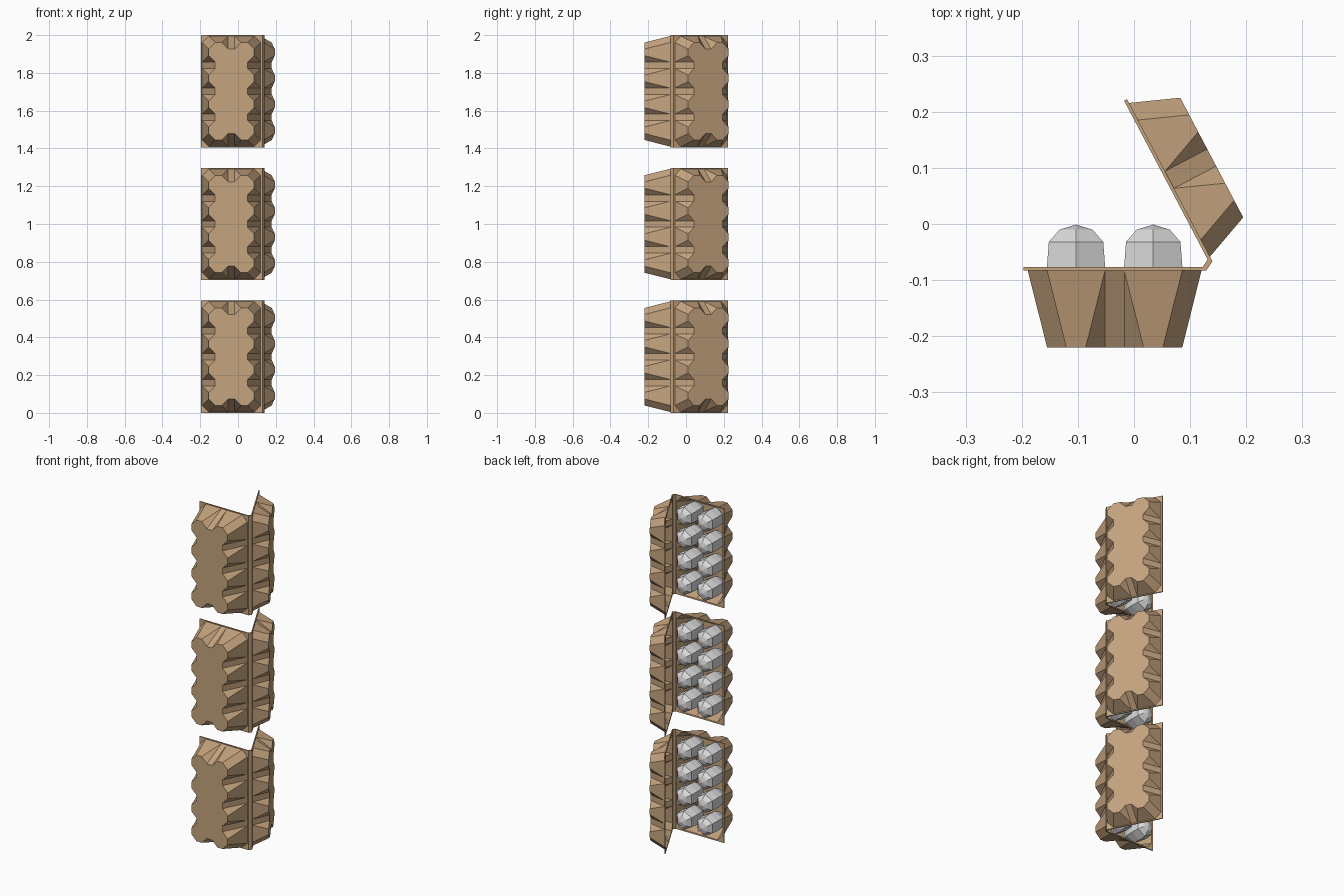
import bpy, bmesh, math
from mathutils import Vector

if "Cube" in bpy.data.objects:
    bpy.data.objects.remove(bpy.data.objects["Cube"])


def material(name, rgb):
    m = bpy.data.materials.new(name)
    m.use_nodes = True
    m.diffuse_color = (*rgb, 1)
    m.node_tree.nodes["Principled BSDF"].inputs["Base Color"].default_value = (*rgb, 1)
    return m


CARD = material("tan cardboard", (0.56, 0.37, 0.21))
SHELL = material("pale eggshell", (0.70, 0.70, 0.70))

G = 0.0344                    # one step of the scalloped outline
HALF_W, HALF_L = 3.5 * G, 7.5 * G
RIM_W, RIM_L = 0.1625, 0.2975
THICK = 0.006


def finish(bm, name, mat):
    mesh = bpy.data.meshes.new(name)
    bm.to_mesh(mesh)
    bm.free()
    mesh.materials.append(mat)
    obj = bpy.data.objects.new(name, mesh)
    bpy.context.collection.objects.link(obj)
    return obj


def scalloped_loops():
    """Matching point lists for the notched floor and the chamfered rim opening."""
    floor, rim = [], []
    for side in range(4):
        cups = 2 if side % 2 == 0 else 4
        a, b = (HALF_W, HALF_L) if cups == 2 else (HALF_L, HALF_W)

        def turn(s, t):
            return [(s, t), (t, -s), (-s, -t), (-t, s)][side]

        for i in range(cups):
            s = -a + G + 4 * G * i
            floor += [turn(s, b), turn(s + G, b)]
            rim += [turn(s - G, b + G), turn(s + 2 * G, b + G)]
            if i < cups - 1:
                floor += [turn(s + 2 * G, b - G), turn(s + 3 * G, b - G)]
                rim += [turn(s + 2 * G, b + G), turn(s + 3 * G, b + G)]
    return floor, rim


def half_shell(name, depth, origin, across, outward):
    """Scalloped pan with a flat flange, opening away from the outward direction."""
    up = Vector((0, 0, 1))

    def place(p, w):
        return origin + across * p[0] + up * p[1] + outward * w

    bm = bmesh.new()
    floor, rim = scalloped_loops()
    fv = [bm.verts.new(place(p, depth)) for p in floor]
    rv, last = [], None
    for p in rim:
        if last is None or (Vector(p) - Vector(last)).length > G / 100:
            rv.append(bm.verts.new(place(p, 0)))
        else:
            rv.append(rv[-1])
        last = p
    n = len(fv)
    # walls: quads on bumps and recesses, triangles between them
    for i in range(n):
        j = (i + 1) % n
        corners = [fv[i], fv[j], rv[j], rv[i]]
        bm.faces.new(list(dict.fromkeys(corners)))
    bottom = bm.faces.new(fv)
    # flange between the opening and the outer rectangle
    cv = [bm.verts.new(place((x * RIM_W, y * RIM_L), 0))
          for x, y in ((-1, 1), (1, 1), (1, -1), (-1, -1))]
    outer = [bm.edges.new((cv[k], cv[(k + 1) % 4])) for k in range(4)]
    inner = [e for e in bm.edges if e.is_boundary]
    bmesh.ops.triangle_fill(bm, edges=outer + inner, use_beauty=True)
    bmesh.ops.recalc_face_normals(bm, faces=bm.faces[:])
    bottom.normal_update()
    if bottom.normal.dot(outward) < 0:
        bmesh.ops.reverse_faces(bm, faces=bm.faces[:])
    obj = finish(bm, name, CARD)
    mod = obj.modifiers.new("card thickness", 'SOLIDIFY')
    mod.thickness = THICK
    mod.offset = -1
    return obj


def hinge_strip(name, zc):
    bm = bmesh.new()
    profile = [(0.122, -0.083), (0.129, -0.083), (0.140, -0.066),
               (0.132, -0.062), (0.122, -0.077)]
    face = bm.faces.new([bm.verts.new((x, y, zc - RIM_L)) for x, y in profile])
    ext = bmesh.ops.extrude_face_region(bm, geom=[face])
    moved = [v for v in ext["geom"] if isinstance(v, bmesh.types.BMVert)]
    bmesh.ops.translate(bm, verts=moved, vec=(0, 0, 2 * RIM_L))
    bmesh.ops.recalc_face_normals(bm, faces=bm.faces[:])
    return finish(bm, name, CARD)


def egg(name, x, z):
    """Six-sided faceted egg turned about the y axis."""
    rings = [(-0.010, 0.034), (-0.032, 0.056), (-0.078, 0.060),
             (-0.125, 0.056), (-0.170, 0.036)]
    bm = bmesh.new()
    loops = [[bm.verts.new((x + r * math.sin(k * math.pi / 3), y,
                            z + r * math.cos(k * math.pi / 3))) for k in range(6)]
             for y, r in rings]
    tip = bm.verts.new((x, -0.001, z))
    base = bm.verts.new((x, -0.185, z))
    for k in range(6):
        m = (k + 1) % 6
        for lo, hi in zip(loops, loops[1:]):
            bm.faces.new((lo[k], lo[m], hi[m], hi[k]))
        bm.faces.new((tip, loops[0][m], loops[0][k]))
        bm.faces.new((base, loops[-1][k], loops[-1][m]))
    bmesh.ops.recalc_face_normals(bm, faces=bm.faces[:])
    return finish(bm, name, SHELL)


TRAY_X = -0.0345
lid_dir = Vector((-0.15, 0.285, 0)).normalized()
lid_out = Vector((0.285, 0.15, 0)).normalized()

# three open cartons stacked end to end
for c, zc in enumerate((RIM_L, 1.0, 2 - RIM_L), 1):
    half_shell(f"carton_{c}_tray", 0.137, Vector((TRAY_X, -0.083, zc)),
               Vector((1, 0, 0)), Vector((0, -1, 0)))
    lid_centre = Vector((0.139, -0.065, zc)) + lid_dir * RIM_W
    half_shell(f"carton_{c}_lid", 0.085, lid_centre, lid_dir, lid_out)
    hinge_strip(f"carton_{c}_hinge", zc)
    for col in range(2):
        for row in range(4):
            egg(f"carton_{c}_egg_{col + 1}_{row + 1}",
                TRAY_X + (col - 0.5) * 4 * G, zc + (row - 1.5) * 4 * G)
